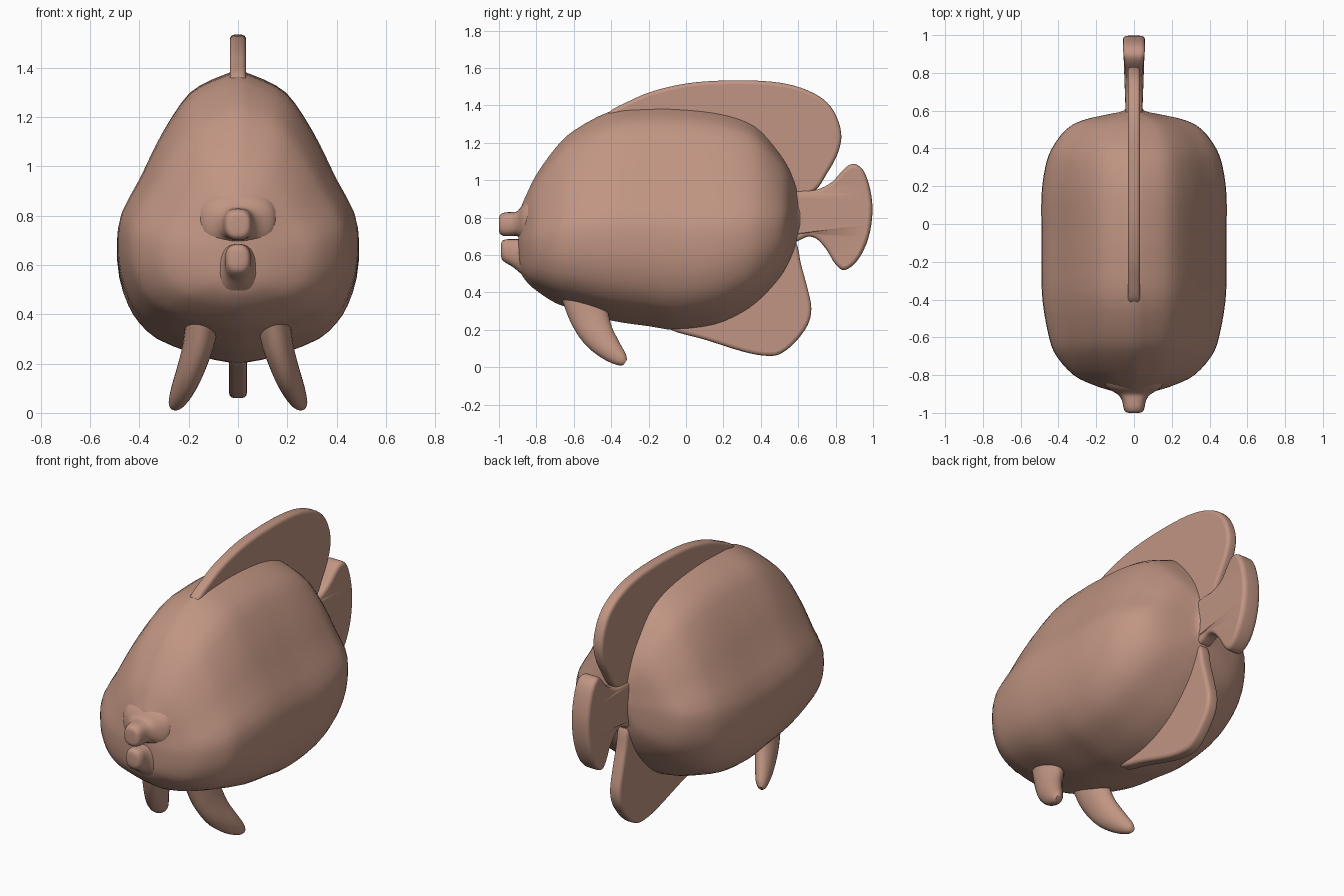
import bpy, bmesh, math
from mathutils import Vector, Matrix

cube = bpy.data.objects.get("Cube")
if cube:
    bpy.data.objects.remove(cube)

skin = bpy.data.materials.new("clay_pink")
skin.use_nodes = True
COLOUR = (0.53, 0.30, 0.225, 1)
skin.diffuse_color = COLOUR
skin.node_tree.nodes["Principled BSDF"].inputs["Base Color"].default_value = COLOUR


def spline(points, steps):
    """Smooth open curve through points of any dimension."""
    pts = [Vector(p) for p in points]
    pts = [pts[0]] + pts + [pts[-1]]
    out = []
    for a, b, c, d in zip(pts, pts[1:], pts[2:], pts[3:]):
        for i in range(steps):
            t = i / steps
            out.append(b + (c - a) * (t / 2) + (a * 2 - b * 5 + c * 4 - d) * (t * t / 2)
                       + (b * 3 - a - c * 3 + d) * (t ** 3 / 2))
    return out + [pts[-1]]


def finish(obj, angle=50):
    obj.data.materials.clear()
    obj.data.materials.append(skin)
    bpy.ops.object.select_all(action='DESELECT')
    obj.select_set(True)
    bpy.context.view_layer.objects.active = obj
    bpy.ops.object.shade_smooth_by_angle(angle=math.radians(angle))
    return obj


def loft(name, rings):
    """Skin a list of closed rings and cap both ends."""
    bm = bmesh.new()
    loops = [[bm.verts.new(p) for p in ring] for ring in rings]
    n = len(loops[0])
    for a, b in zip(loops, loops[1:]):
        for i in range(n):
            j = (i + 1) % n
            bm.faces.new((a[i], a[j], b[j], b[i]))
    bm.faces.new(loops[0])
    bm.faces.new(loops[-1])
    bmesh.ops.recalc_face_normals(bm, faces=bm.faces)
    mesh = bpy.data.meshes.new(name)
    bm.to_mesh(mesh)
    bm.free()
    obj = bpy.data.objects.new(name, mesh)
    bpy.context.collection.objects.link(obj)
    return finish(obj, 60)


def plate(name, outline, half, flare=None):
    """Rounded upright fin from a side outline of (y, z) points."""
    curve = bpy.data.curves.new(name, 'CURVE')
    curve.dimensions, curve.fill_mode = '2D', 'BOTH'
    depth = 0.02
    curve.bevel_depth, curve.bevel_resolution = depth, 3
    curve.extrude, curve.offset = half - depth, -depth
    pts = spline(outline, 4)
    line = curve.splines.new('POLY')
    line.points.add(len(pts) - 1)
    for p, co in zip(line.points, pts):
        p.co = (co[0], co[1], 0, 1)
    line.use_cyclic_u = True
    obj = bpy.data.objects.new(name, curve)
    bpy.context.collection.objects.link(obj)
    bpy.ops.object.select_all(action='DESELECT')
    obj.select_set(True)
    bpy.context.view_layer.objects.active = obj
    bpy.ops.object.convert(target='MESH')
    obj = bpy.context.object
    # local x, y, z become world y, z, x
    obj.data.transform(Matrix(((0, 0, 1, 0), (1, 0, 0, 0), (0, 1, 0, 0), (0, 0, 0, 1))))
    if flare:
        for v in obj.data.vertices:
            v.co.x *= flare(v.co.y)
    return finish(obj)


# Body: an egg section (width, height) scaled at stations along y
half_egg = spline([(0, 0), (.2, .013), (.41, .04), (.67, .084), (.82, .14), (.91, .2),
                   (.98, .29), (1, .4), (.965, .5), (.81, .625), (.68, .74), (.55, .835),
                   (.4, .92), (.22, .965), (0, 1)], 2)
egg = [(p[0], p[1]) for p in half_egg] + [(-p[0], p[1]) for p in half_egg[-2:0:-1]]
# y, half width, bottom, top
stations = [(-.895, .06, .56, .8), (-.88, .13, .50, .86), (-.85, .22, .455, .93),
            (-.8, .32, .41, 1.03), (-.7, .41, .345, 1.17), (-.6, .45, .31, 1.265),
            (-.4, .485, .25, 1.37), (-.2, .49, .22, 1.39), (-.05, .49, .2, 1.39),
            (.15, .49, .225, 1.37), (.3, .47, .29, 1.33), (.4, .435, .365, 1.27),
            (.5, .36, .475, 1.15), (.55, .27, .56, 1.07), (.58, .14, .63, 1.0),
            (.6, .055, .69, .96), (.64, .035, .71, .94)]
loft("body", [[(w * u, y, lo + (hi - lo) * v) for u, v in egg]
              for y, w, lo, hi in spline(stations, 3)])

# Lips: rounded tubes running forward from the face
circle = [(math.cos(i * math.tau / 24), math.sin(i * math.tau / 24)) for i in range(24)]


def squarish(c):
    return math.copysign(abs(c) ** .8, c)


def lip(name, rings):
    loft(name, [[(w * squarish(u), y, z + h * squarish(v)) for u, v in circle]
                for y, w, z, h in spline(rings, 3)])


lip("upper_lip", [(-1, .02, .762, .025), (-.995, .045, .763, .05), (-.97, .056, .764, .063),
                  (-.93, .065, .766, .064), (-.9, .09, .768, .068), (-.87, .14, .775, .1),
                  (-.84, .16, .78, .12)])
lip("lower_lip", [(-.99, .015, .625, .025), (-.983, .04, .625, .05), (-.96, .052, .62, .064),
                  (-.93, .055, .612, .073), (-.9, .065, .6, .085), (-.86, .1, .58, .1)])

# Fins on the centre line
plate("dorsal_fin", [(-.42, 1.3), (-.41, 1.365), (-.3, 1.425), (-.18, 1.475), (0, 1.517),
                     (.2, 1.533), (.42, 1.53), (.58, 1.505), (.71, 1.45), (.79, 1.37),
                     (.83, 1.25), (.81, 1.14), (.75, 1.03), (.69, .945), (.58, .9),
                     (.45, .95), (.2, 1.2)], .033)
plate("tail_fin", [(.5, .93), (.62, .945), (.7, .95), (.78, .99), (.85, 1.065), (.9, 1.087),
                   (.95, 1.05), (.985, .95), (.997, .83), (.975, .69), (.92, .575),
                   (.85, .52), (.8, .55), (.75, .63), (.7, .685), (.65, .698), (.58, .67),
                   (.5, .69)], .042,
      lambda y: 1 + .38 * min(1, max(0, (y - .78) / .14)))
plate("anal_fin", [(-.1, .26), (-.08, .2), (.1, .148), (.3, .085), (.42, .062), (.5, .07),
                   (.58, .13), (.65, .225), (.67, .315), (.65, .42), (.615, .55),
                   (.585, .67), (.5, .68), (.25, .4)], .036)

# Paired front fins: tapered flattened tubes (x, y, z, half thickness, half breadth)
path = spline([(.14, -.56, .4, .068, .11), (.16, -.52, .28, .064, .105),
               (.19, -.475, .18, .057, .088), (.222, -.41, .1, .048, .066),
               (.247, -.35, .045, .034, .04), (.258, -.325, .026, .016, .018)], 4)
for side, name in ((1, "left_front_fin"), (-1, "right_front_fin")):
    rings = []
    for i, (x, y, z, t, b) in enumerate(path):
        p, q = path[max(i - 1, 0)], path[min(i + 1, len(path) - 1)]
        run = Vector((0, q[1] - p[1], q[2] - p[2])).normalized()
        rings.append([(side * (x + t * u), y - run.z * b * v, z + run.y * b * v)
                      for u, v in circle])
    loft(name, rings)
